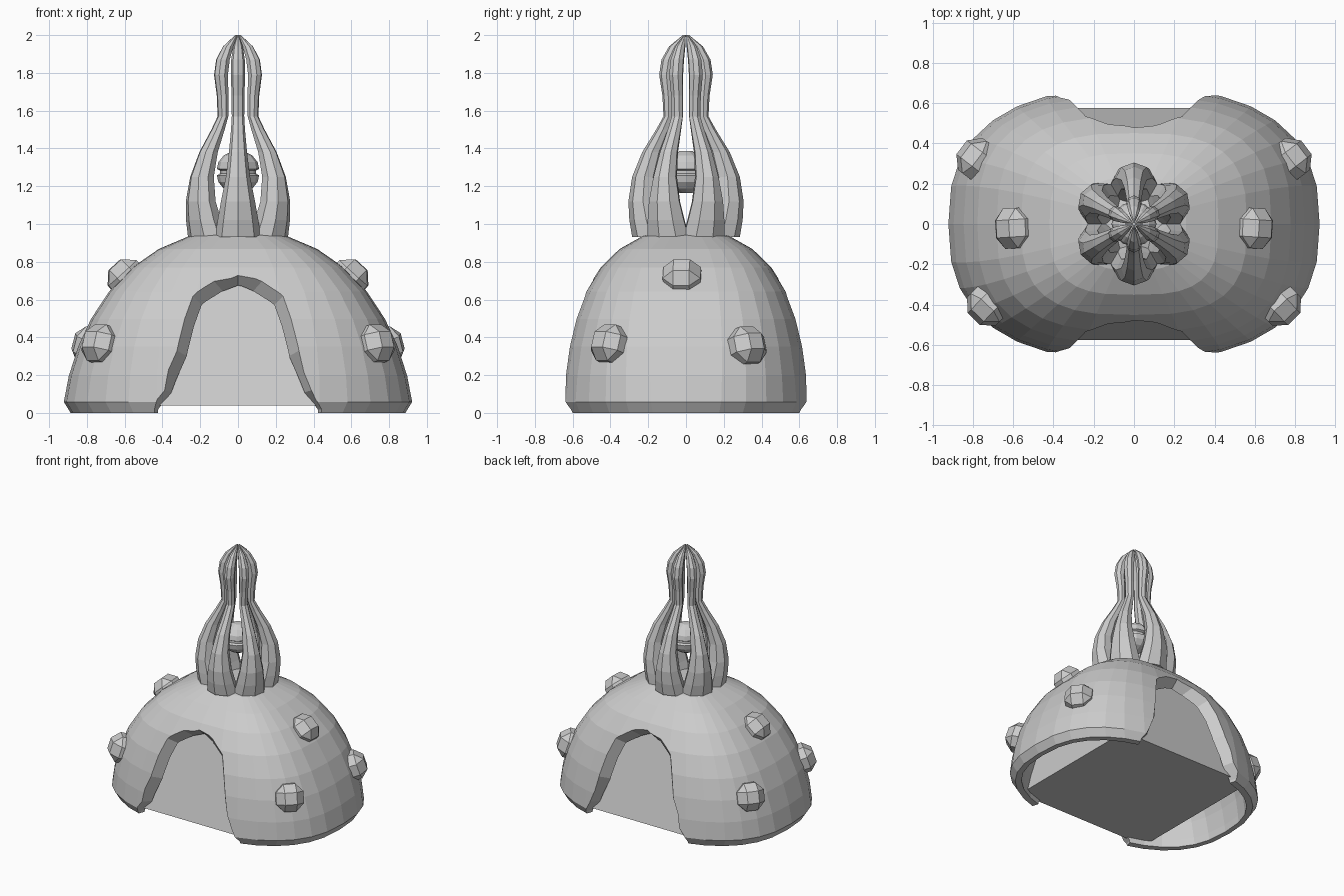
import bpy, bmesh
from math import sin, cos, pi, copysign
from mathutils import Vector, Matrix

if "Cube" in bpy.data.objects:
    bpy.data.objects.remove(bpy.data.objects["Cube"])


def make(name, bm):
    bmesh.ops.recalc_face_normals(bm, faces=bm.faces)
    me = bpy.data.meshes.new(name)
    bm.to_mesh(me)
    bm.free()
    ob = bpy.data.objects.new(name, me)
    bpy.context.collection.objects.link(ob)
    return ob


def loft(bm, rings, caps=True):
    vs = [[bm.verts.new(p) for p in r] for r in rings]
    n = len(vs[0])
    for a, b in zip(vs, vs[1:]):
        for i in range(n):
            j = (i + 1) % n
            bm.faces.new((a[i], a[j], b[j], b[i]))
    if caps:
        bm.faces.new(vs[0])
        bm.faces.new(vs[-1])


# Dome shape: superellipse plan that shrinks with height
RX, RY, RZ = 0.928, 0.68, 0.975


def dome_radii(t):
    k = 1 - 0.025 * sin(pi * t)
    return RX * k * (1 - t ** 2) ** 0.5, RY * k * (1 - t ** 2.25) ** 0.444


def plan_power(t):
    return 2.5 + 0.6 * t


def dome_ring(t, z, thick=0.0, scale=1.0, n=32):
    sx, sy = dome_radii(t)
    sx, sy = sx * (RX - thick) / RX * scale, sy * (RY - thick) / RY * scale
    e = 2 / plan_power(t)
    pts = []
    for i in range(n):
        c, s = cos(2 * pi * i / n), sin(2 * pi * i / n)
        pts.append((copysign(abs(c) ** e, c) * sx,
                    copysign(abs(s) ** e, s) * sy, z))
    return pts


# Hollow dome shell: outside from the crown down, then inside back up
levels = [0.995, 0.96, 0.89, 0.79, 0.66, 0.51, 0.36, 0.2, 0.06]
outer = [dome_ring(t, t * RZ) for t in levels] + [dome_ring(0, 0, scale=0.955)]
inner = [dome_ring(0, 0, 0.08)]
inner += [dome_ring(t, t * (RZ - 0.08), 0.08) for t in reversed(levels)]
bm = bmesh.new()
loft(bm, outer + inner)
shell = make("dome_shell", bm)

# Arch openings at front and back, with a slanted rim
half = [(0.46, -0.1), (0.45, 0.02), (0.39, 0.12), (0.325, 0.33),
        (0.24, 0.62), (0.13, 0.70)]
arch = half + [(0, 0.73)] + [(-x, z) for x, z in reversed(half)]


def arch_cutter(side):
    start, wide, narrow, end = [], [], [], []
    for x, z in arch:
        zz = max(z, 0)
        t = zz / RZ
        sx, sy = dome_radii(t)
        n = plan_power(t)
        y = sy * (1 - (abs(x) / sx) ** n) ** (1 / n)
        dx = copysign(0.025 + 0.035 * min(1, zz / 0.3), x) if x else 0
        dz = 0.07 * zz / 0.73
        start.append((x + dx, side * 0.95, z + dz))
        wide.append((x + dx, side * (y + 0.08), z + dz))
        narrow.append((x - dx, side * (y - 0.08), z - dz))
        end.append((x - dx, 0, z - dz))
    b = bmesh.new()
    loft(b, [start, wide, narrow, end])
    ob = make("arch_cutter", b)
    ob.hide_render = True
    return ob


cutters = [arch_cutter(s) for s in (-1, 1)]
for c in cutters:
    m = shell.modifiers.new("arch", 'BOOLEAN')
    m.operation, m.solver, m.object = 'DIFFERENCE', 'EXACT', c
dg = bpy.context.evaluated_depsgraph_get()
cut = bpy.data.meshes.new_from_object(shell.evaluated_get(dg))
shell.modifiers.clear()
shell.data = cut
for c in cutters:
    bpy.data.objects.remove(c)

# Tapered block filling the inside
bm = bmesh.new()
loft(bm, [[(x * w, y * w, z) for x, y in ((1, 1), (-1, 1), (-1, -1), (1, -1))]
          for w, z in ((0.575, 0.04), (0.37, 0.76))])
make("inner_block", bm)


# Faceted knobs on the dome
def knob(name, pos):
    p = Vector(pos)
    normal = Vector((p.x / RX ** 2, p.y / RY ** 2, p.z / RZ ** 2))
    b = bmesh.new()
    bmesh.ops.create_cube(b, size=0.2)
    bmesh.ops.bevel(b, geom=b.edges[:], offset=0.057, segments=1,
                    affect='EDGES', profile=0.5)
    rot = normal.to_track_quat('Z', 'Y').to_matrix().to_4x4()
    bmesh.ops.transform(b, matrix=Matrix.Translation(p) @ rot, verts=b.verts)
    make(name, b)


for s, side in ((-1, "left"), (1, "right")):
    knob(side + "_top_knob", (s * 0.585, -0.02, 0.71))
    knob(side + "_front_knob", (s * 0.72, -0.395, 0.36))
    knob(side + "_back_knob", (s * 0.77, 0.315, 0.35))

# Six curved prongs: height, distance from axis, half width, half depth
prong = [(0.93, 0.185, 0.122, 0.1), (1.02, 0.21, 0.108, 0.09),
         (1.12, 0.228, 0.09, 0.077), (1.25, 0.22, 0.064, 0.065),
         (1.38, 0.18, 0.048, 0.052), (1.5, 0.122, 0.037, 0.036),
         (1.57, 0.092, 0.033, 0.027), (1.68, 0.094, 0.034, 0.031),
         (1.79, 0.104, 0.038, 0.038), (1.87, 0.092, 0.036, 0.038),
         (1.94, 0.06, 0.026, 0.03), (2.0, 0.011, 0.004, 0.006)]
for k in range(6):
    a = pi / 2 + k * pi / 3
    bm = bmesh.new()
    rings = []
    for z, r, w, d in prong:
        ring = []
        for i in range(8):
            q = 2 * pi * i / 8
            u, v = r + d * cos(q), w * sin(q)
            ring.append((u * cos(a) - v * sin(a), u * sin(a) + v * cos(a), z))
        rings.append(ring)
    loft(bm, rings)
    make("prong_%d" % (k + 1), bm)

# Ball held between the prongs, with a groove round its middle
ball = [(0.03, 1.163), (0.075, 1.187), (0.104, 1.222), (0.112, 1.258),
        (0.095, 1.267), (0.095, 1.283), (0.112, 1.292), (0.104, 1.328),
        (0.075, 1.363), (0.03, 1.387)]
bm = bmesh.new()
loft(bm, [[(r * cos(2 * pi * i / 12), r * sin(2 * pi * i / 12), z)
           for i in range(12)] for r, z in ball])
make("grooved_ball", bm)
